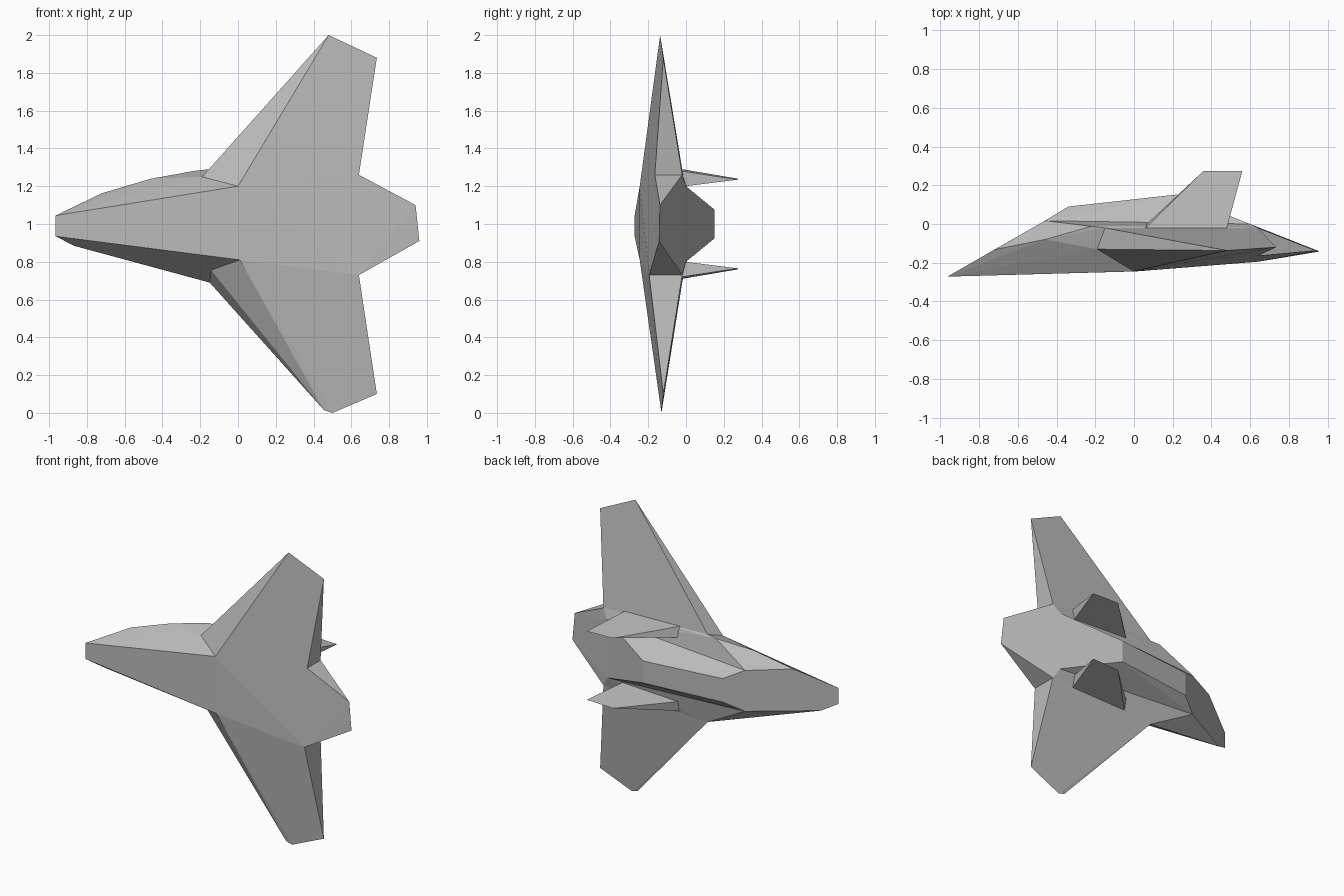
import bpy, bmesh

cube = bpy.data.objects.get("Cube")
if cube:
    bpy.data.objects.remove(cube, do_unlink=True)

grey = bpy.data.materials.new("hull_grey")
grey.use_nodes = True
colour = (0.5, 0.5, 0.5, 1)
grey.diffuse_color = colour
grey.node_tree.nodes["Principled BSDF"].inputs["Base Color"].default_value = colour


def solid(name, points):
    """Convex faceted solid; points are (length x, height y, sideways offset)."""
    bm = bmesh.new()
    for x, y, s in points:
        bm.verts.new((x, y, 1 + s))
    res = bmesh.ops.convex_hull(bm, input=bm.verts)
    loose = {g for g in res["geom_interior"] + res["geom_unused"]
             if isinstance(g, bmesh.types.BMVert)}
    bmesh.ops.delete(bm, geom=list(loose), context="VERTS")
    bmesh.ops.dissolve_limit(bm, angle_limit=0.03, verts=bm.verts, edges=bm.edges)
    bmesh.ops.recalc_face_normals(bm, faces=bm.faces)
    mesh = bpy.data.meshes.new(name)
    bm.to_mesh(mesh)
    bm.free()
    mesh.materials.append(grey)
    obj = bpy.data.objects.new(name, mesh)
    bpy.context.collection.objects.link(obj)
    return obj


def flip(points):
    return [(x, y, -s) for x, y, s in points]


# Wing roots, shared by the hull and the wings
root_a = [(-0.15, -0.02, 0.29), (-0.19, -0.13, 0.25), (0, -0.245, 0.2),
          (0.64, -0.02, 0.26), (0.64, -0.165, 0.26)]
root_b = [(-0.15, -0.02, -0.31), (-0.15, -0.13, -0.235), (0.01, -0.245, -0.19),
          (0.64, -0.02, -0.27), (0.64, -0.195, -0.27)]

# Lower hull: nose edge, shoulder lines, deck edge and tail edge
shelf = [(-0.46, 0.017, 0.14), (0.6, 0, 0.2)]
nose = [(-0.965, -0.272, 0.045), (-0.965, -0.272, -0.065)]
shoulder_a = [(-0.72, -0.132, 0.163), (-0.46, -0.08, 0.24), (-0.22, -0.012, 0.283)]
shoulder_b = [(-0.87, -0.218, -0.115)]
tail = [(0.94, -0.138, 0.1), (0.96, -0.142, -0.09)]
solid("hull", nose + tail + shelf + flip(shelf) + shoulder_a + shoulder_b + root_a + root_b)

# Raised deck with its slanted front and rear
deck = [(-0.34, 0.09, 0.08), (0.22, 0.152, 0.075)] + shelf
solid("deck", deck + flip(deck))

# Wings tapering from a thick root to a thin tip
solid("upper_wing", root_a + [(0.48, -0.137, 1.0), (0.735, -0.12, 0.88)])
solid("lower_wing", root_b + [(0.455, -0.13, -0.985), (0.5, -0.13, -1.0),
                              (0.57, -0.128, -0.97), (0.63, -0.125, -0.935),
                              (0.735, -0.12, -0.9)])

# Paired tail fins, each a wedge ending in a knife edge
fin = [(0.06, -0.005, 0.22), (0.06, -0.02, 0.29), (0.48, -0.02, 0.28),
       (0.48, -0.005, 0.2), (0.36, 0.275, 0.24), (0.56, 0.275, 0.235)]
solid("upper_fin", fin)
solid("lower_fin", flip(fin))
